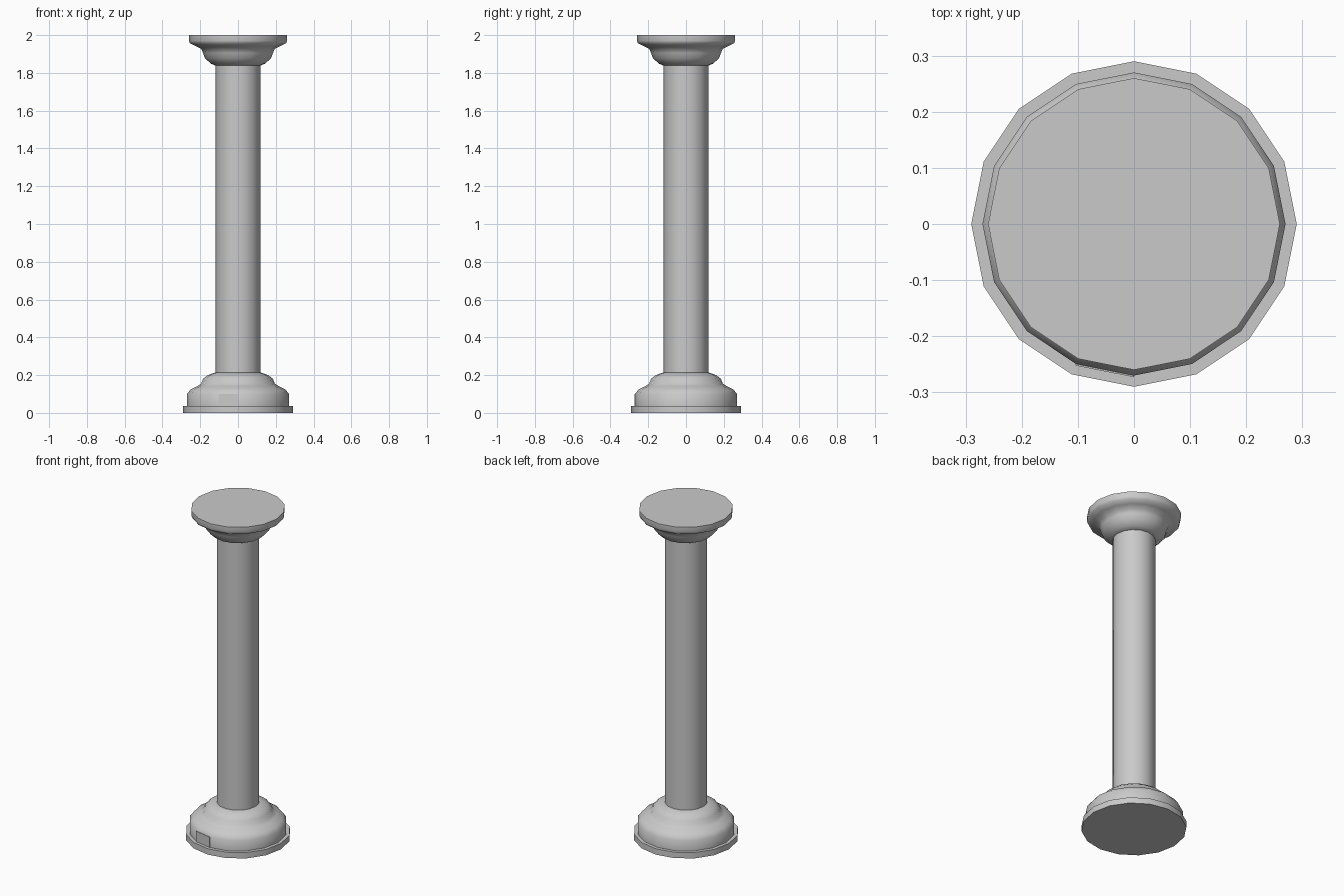
import bpy, bmesh, math

cube = bpy.data.objects.get("Cube")
if cube:
    bpy.data.objects.remove(cube, do_unlink=True)

SIDES = 16

stone = bpy.data.materials.new("grey_stone")
stone.use_nodes = True
stone.diffuse_color = (0.59, 0.59, 0.59, 1)
stone.node_tree.nodes["Principled BSDF"].inputs["Base Color"].default_value = (0.59, 0.59, 0.59, 1)


def finish(bm, name, angle):
    bmesh.ops.recalc_face_normals(bm, faces=bm.faces)
    mesh = bpy.data.meshes.new(name)
    bm.to_mesh(mesh)
    bm.free()
    mesh.materials.append(stone)
    obj = bpy.data.objects.new(name, mesh)
    bpy.context.collection.objects.link(obj)
    bpy.ops.object.select_all(action='DESELECT')
    obj.select_set(True)
    bpy.context.view_layer.objects.active = obj
    bpy.ops.object.shade_smooth_by_angle(angle=math.radians(angle))
    return obj


def turned(name, profile, angle=50):
    """Closed turned solid from (radius, height) points, bottom to top."""
    bm = bmesh.new()
    rings = []
    for r, z in profile:
        rings.append([bm.verts.new((r * math.cos(math.tau * i / SIDES),
                                    r * math.sin(math.tau * i / SIDES), z))
                      for i in range(SIDES)])
    for low, high in zip(rings, rings[1:]):
        for i in range(SIDES):
            j = (i + 1) % SIDES
            bm.faces.new((low[i], low[j], high[j], high[i]))
    bm.faces.new(rings[0])
    bm.faces.new(rings[-1])
    return finish(bm, name, angle)


# Foot: thin plinth and rounded moulding
turned("plinth", [(0.29, 0), (0.29, 0.036)])
turned("base_moulding", [(0.27, 0.036), (0.27, 0.1), (0.25, 0.125), (0.215, 0.142),
                         (0.195, 0.155), (0.185, 0.18), (0.16, 0.2), (0.12, 0.214)])

# Plain shaft
turned("shaft", [(0.118, 0.2), (0.118, 1.86)])

# Capital: flared moulding and flat top
turned("capital", [(0.12, 1.838), (0.145, 1.85), (0.175, 1.878), (0.185, 1.905),
                   (0.195, 1.928), (0.225, 1.942), (0.255, 1.957), (0.26, 1.97), (0.26, 2.0)])

# Small raised panel on one front facet of the base moulding
bm = bmesh.new()
corners = []
for r in (0.265, 0.273):
    for a in (-math.pi / 2, -math.pi / 2 - math.tau / SIDES):
        for z in (0.037, 0.1):
            corners.append(bm.verts.new((r * math.cos(a), r * math.sin(a), z)))
bmesh.ops.convex_hull(bm, input=corners)
finish(bm, "base_panel", 30)
